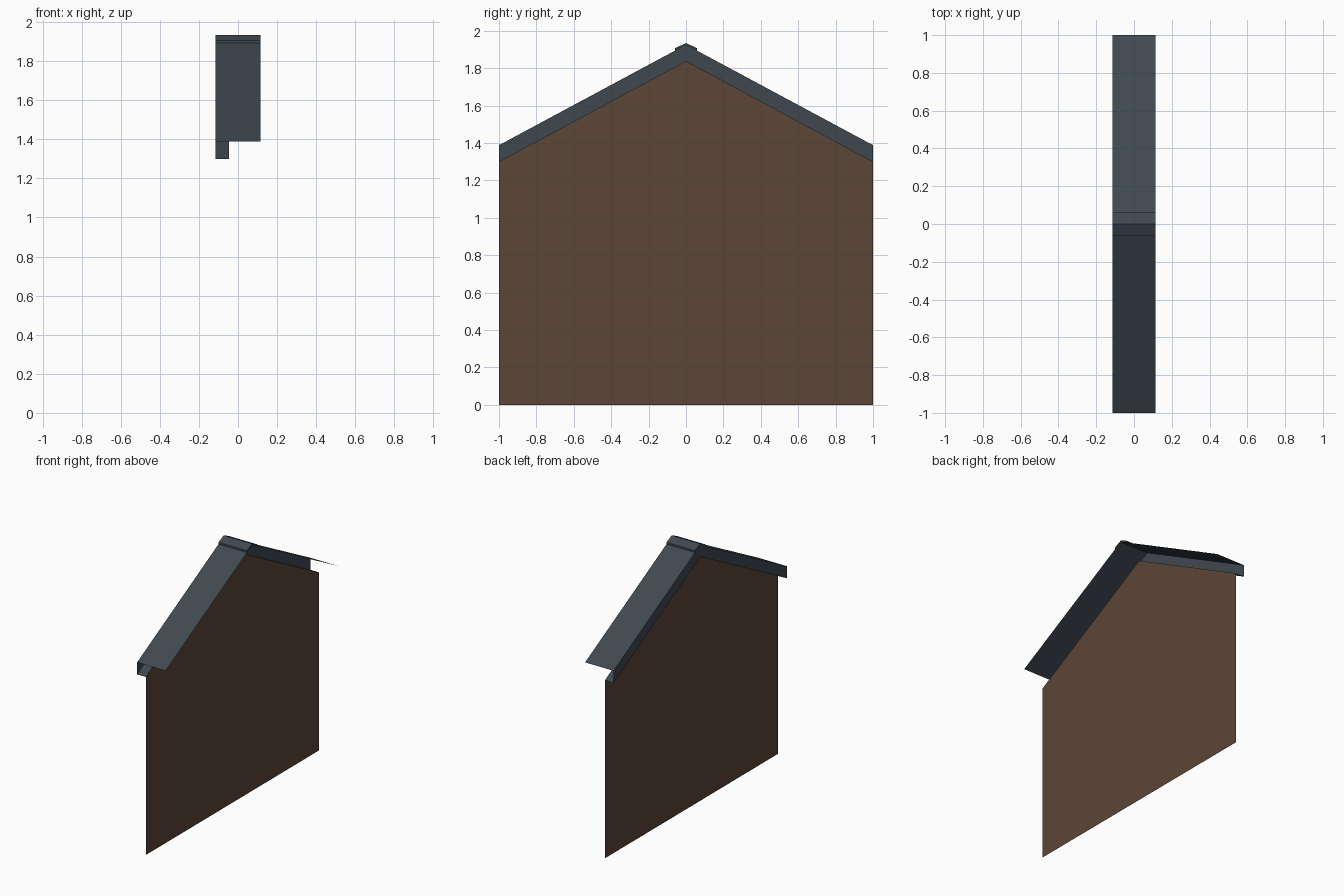
import bpy

if "Cube" in bpy.data.objects:
    bpy.data.objects.remove(bpy.data.objects["Cube"])

X0, X1, XW = -0.115, 0.115, -0.045   # verge edge, far edge, wall plane
EAVE, APEX = 1.388, 1.925            # roof sheet heights
LOW, TOP = 1.30, 1.838               # wall / soffit heights


def material(name, rgb):
    m = bpy.data.materials.new(name)
    m.diffuse_color = (*rgb, 1)
    m.use_nodes = True
    m.node_tree.nodes["Principled BSDF"].inputs["Base Color"].default_value = m.diffuse_color
    return m


slate = material("slate grey", (0.051, 0.065, 0.078))
brown = material("timber brown", (0.107, 0.061, 0.039))


def make(name, verts, faces, mat):
    me = bpy.data.meshes.new(name)
    me.from_pydata(verts, [], faces)
    me.materials.append(mat)
    ob = bpy.data.objects.new(name, me)
    bpy.context.collection.objects.link(ob)
    return ob


def sheet(name, profile, xa, xb, mat, ends=False):
    """Extrude a (y, z) profile along x as a thin sheet, optionally a closed solid."""
    n = len(profile)
    verts = [(x, y, z) for x in (xa, xb) for y, z in profile]
    count = n if ends else n - 1
    faces = [(i, i + n, (i + 1) % n + n, (i + 1) % n) for i in range(count)]
    if ends:
        faces += [tuple(range(n)), tuple(reversed(range(n, 2 * n)))]
    return make(name, verts, faces, mat)


# gable wall
wall = [(-1, 0), (1, 0), (1, LOW), (0, TOP), (-1, LOW)]
make("gable_wall", [(XW, y, z) for y, z in wall], [(0, 1, 2, 3, 4)], brown)

# roof slopes and the soffit strip between wall and verge board
sheet("roof", [(1, EAVE), (0, APEX), (-1, EAVE)], X0, X1, slate)
sheet("soffit", [(-1, LOW), (0, TOP), (1, LOW)], X0, XW, slate)

# verge board closing the outer edge
board = [(-1, LOW), (0, TOP), (1, LOW), (1, EAVE), (0, APEX), (-1, EAVE)]
make("verge_board", [(X0, y, z) for y, z in board],
     [(0, 5, 4, 1), (1, 4, 3, 2)], slate)

# ridge cap
cap_low = APEX - 0.06 * (APEX - EAVE)
cap = [(0.06, cap_low), (0.06, 1.906), (0, 1.934),
       (-0.06, 1.906), (-0.06, cap_low), (0, APEX - 0.001)]
sheet("ridge_cap", cap, X0, X1, slate, ends=True)
